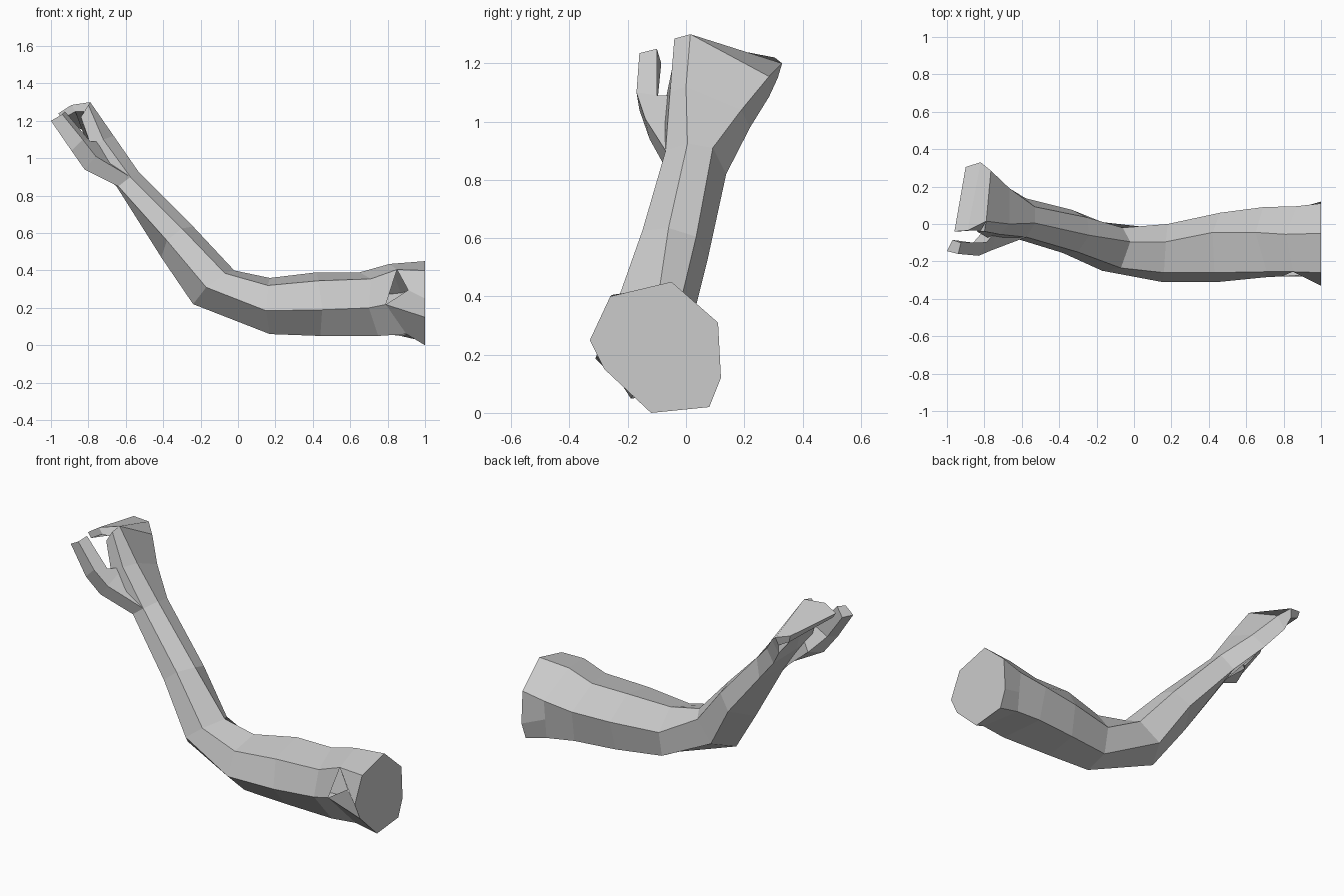
import bpy, bmesh
from mathutils import Vector


def loft(name, rings, cap_start=False, cap_end=False):
    """Skin matching cross-section rings into one flat-shaded object."""
    bm = bmesh.new()
    rows = [[bm.verts.new(p) for p in ring] for ring in rings]
    n = len(rows[0])
    for a, b in zip(rows, rows[1:]):
        for i in range(n):
            j = (i + 1) % n
            bm.faces.new((a[i], a[j], b[j], b[i]))
    if cap_start:
        bm.faces.new(rows[0])
    if cap_end:
        bm.faces.new(rows[-1])
    bmesh.ops.recalc_face_normals(bm, faces=bm.faces)
    mesh = bpy.data.meshes.new(name)
    bm.to_mesh(mesh)
    bm.free()
    obj = bpy.data.objects.new(name, mesh)
    bpy.context.collection.objects.link(obj)
    return obj


def mid(a, b):
    return tuple((Vector(a) + Vector(b)) / 2)


# Six-sided sections: ridge, front upper, front lower, bottom, back lower, back upper
deltoid = [(.81, -.055, .435), (.85, -.255, .405), (.79, -.28, .218),
           (.90, -.18, .06), (.87, .07, .05), (.87, .095, .28)]
biceps = [(.65, -.045, .39), (.71, -.255, .355), (.70, -.285, .20),
          (.75, -.19, .05), (.70, .05, .07), (.69, .09, .26)]
mid_arm = [(.42, -.045, .39), (.43, -.26, .345), (.45, -.31, .19),
           (.44, -.18, .05), (.45, .02, .075), (.46, .06, .25)]
above_elbow = [(.17, -.095, .36), (.16, -.26, .32), (.15, -.31, .185),
               (.17, -.18, .06), (.18, -.03, .09), (.18, 0, .24)]
elbow = [(-.02, -.095, .40), (-.07, -.235, .385), (-.17, -.25, .31),
         (-.24, -.13, .22), (-.17, .01, .27), (-.06, -.02, .375)]
mid_forearm = [(-.24, -.06, .635), (-.30, -.15, .625), (-.38, -.155, .56),
               (-.41, -.07, .47), (-.33, .075, .53), (-.25, .035, .605)]
wrist = [(-.53, .005, .925), (-.575, -.07, .90), (-.64, -.075, .85),
         (-.65, 0, .85), (-.58, .138, .82), (-.53, .092, .91)]

# Shoulder: the section gains two sides before the flat cut end
d = deltoid
shoulder_start = [d[0], d[1], (.91, -.27, .295), d[2], d[3], d[4], mid(d[4], d[5]), d[5]]
cut = [(-.05, .45), (-.26, .40), (-.33, .25), (-.28, .15),
       (-.12, 0), (.08, .02), (.12, .12), (.11, .31)]
loft("shoulder", [shoulder_start, [(1, y, z) for y, z in cut]], cap_end=True)

# Arm down to the wrist
loft("upper_arm", [deltoid, biceps, mid_arm, above_elbow, elbow])
loft("forearm", [elbow, mid_forearm, wrist])

# Palm flaring from the wrist to the knuckles
palm_mid = [(-.665, 0, 1.12), (-.72, -.055, 1.10), (-.78, -.075, 1.05),
            (-.75, .03, 1.0), (-.73, .22, .98), (-.665, .19, 1.04)]
knuckles = [(-.79, .015, 1.30), (-.80, -.04, 1.285), (-.84, -.04, 1.22),
            (-.83, .10, 1.18), (-.81, .285, 1.085), (-.765, .285, 1.155)]
loft("palm", [wrist, palm_mid, knuckles], cap_end=True)

# Fingers as one bent slab: sections run top front, top back, under back, under front
loft("fingers", [
    [(-.79, .015, 1.30), (-.765, .285, 1.155), (-.81, .285, 1.085), (-.82, -.035, 1.25)],
    [(-.89, -.035, 1.285), (-.82, .33, 1.20), (-.83, .315, 1.15), (-.87, -.035, 1.25)],
    [(-.96, -.04, 1.24), (-.90, .305, 1.22), (-.89, .30, 1.18), (-.94, -.04, 1.21)],
], cap_start=True, cap_end=True)

# Thumb: sections run outer top, outer bottom, inner bottom, inner top
loft("thumb", [
    [(-.575, -.07, .90), (-.64, -.075, .85), (-.65, 0, .85), (-.60, 0, .93)],
    [(-.76, -.14, 1.01), (-.82, -.125, .94), (-.79, -.02, .97), (-.73, -.03, 1.09)],
    [(-.83, -.17, 1.10), (-.89, -.16, 1.04), (-.86, -.10, 1.05), (-.79, -.10, 1.09)],
    [(-.94, -.16, 1.235), (-1, -.145, 1.20), (-.97, -.085, 1.20), (-.925, -.10, 1.25)],
], cap_start=True, cap_end=True)
